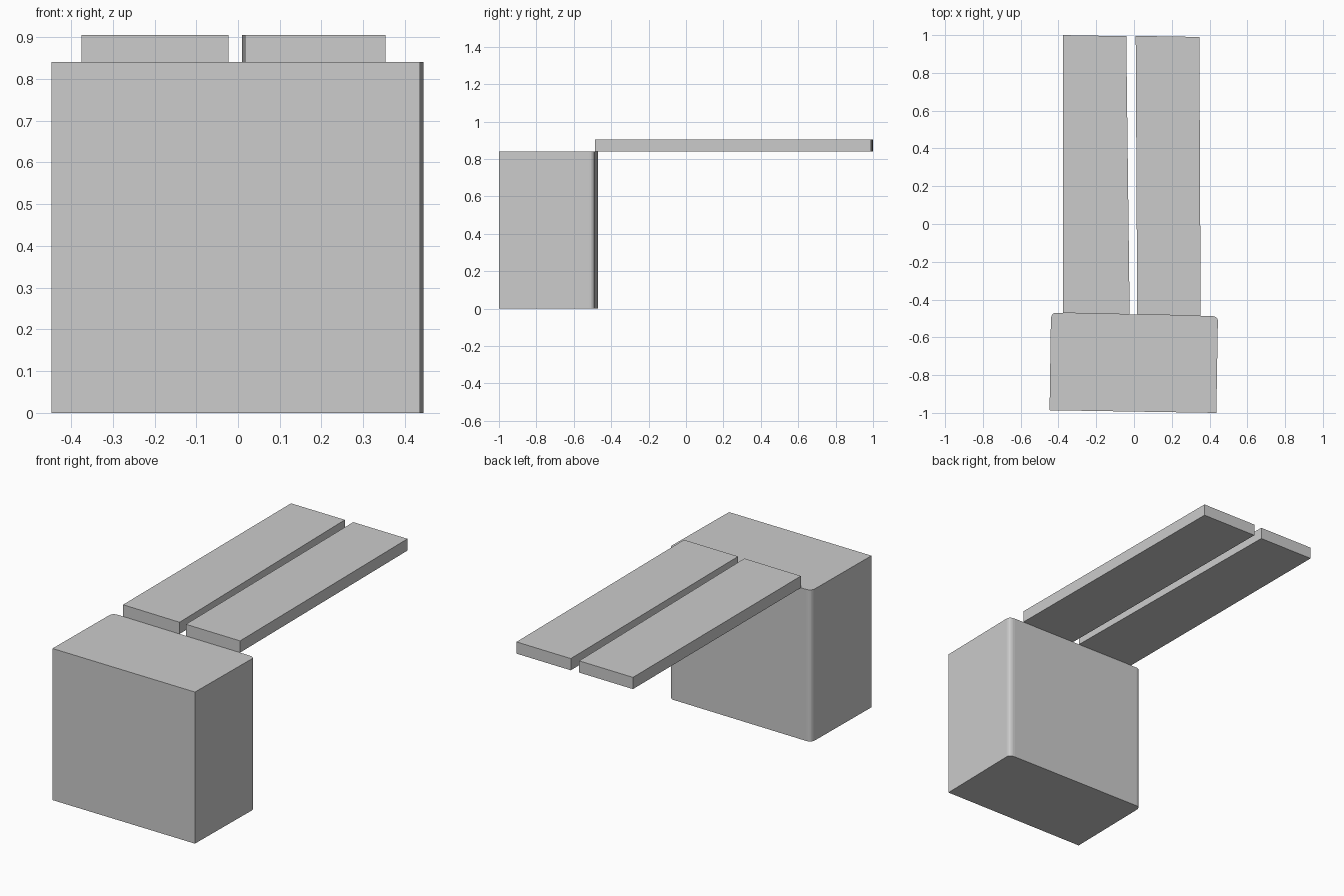
import bpy, bmesh
from mathutils import Vector

if "Cube" in bpy.data.objects:
    bpy.data.objects.remove(bpy.data.objects["Cube"])


def rounded(a, corner, b, steps=6):
    """Points of a small curve from a to b, pulled towards the corner."""
    a, c, b = Vector(a), Vector(corner), Vector(b)
    return [tuple(a * (1 - t) ** 2 + c * 2 * t * (1 - t) + b * t * t)
            for t in (i / steps for i in range(steps + 1))]


def prism(name, outline, z0, z1):
    """Extrude a counter-clockwise outline from z0 to z1."""
    bm = bmesh.new()
    face = bm.faces.new([bm.verts.new((x, y, z0)) for x, y in outline])
    top = bmesh.ops.extrude_face_region(bm, geom=[face], use_keep_orig=True)
    moved = [v for v in top["geom"] if isinstance(v, bmesh.types.BMVert)]
    bmesh.ops.translate(bm, vec=(0, 0, z1 - z0), verts=moved)
    bmesh.ops.recalc_face_normals(bm, faces=bm.faces)
    mesh = bpy.data.meshes.new(name)
    bm.to_mesh(mesh)
    bm.free()
    obj = bpy.data.objects.new(name, mesh)
    bpy.context.collection.objects.link(obj)
    return obj


# Main block, slightly skewed, with its two rear corners rounded
front = [(-0.447, -0.986), (0.436, -1.0)]
right = rounded((0.444, -0.515), (0.445, -0.488), (0.41, -0.487))
left = rounded((-0.41, -0.47), (-0.439, -0.47), (-0.44, -0.505))
prism("main_block", front + right + left, 0.0, 0.84)

# Two long slabs level with the top of the block
prism("left_slab", [(-0.375, -0.471), (-0.023, -0.479),
                    (-0.041, 0.994), (-0.375, 1.0)], 0.84, 0.905)
prism("right_slab", [(0.017, -0.48), (0.353, -0.486),
                     (0.346, 0.99), (0.009, 0.996)], 0.84, 0.905)
